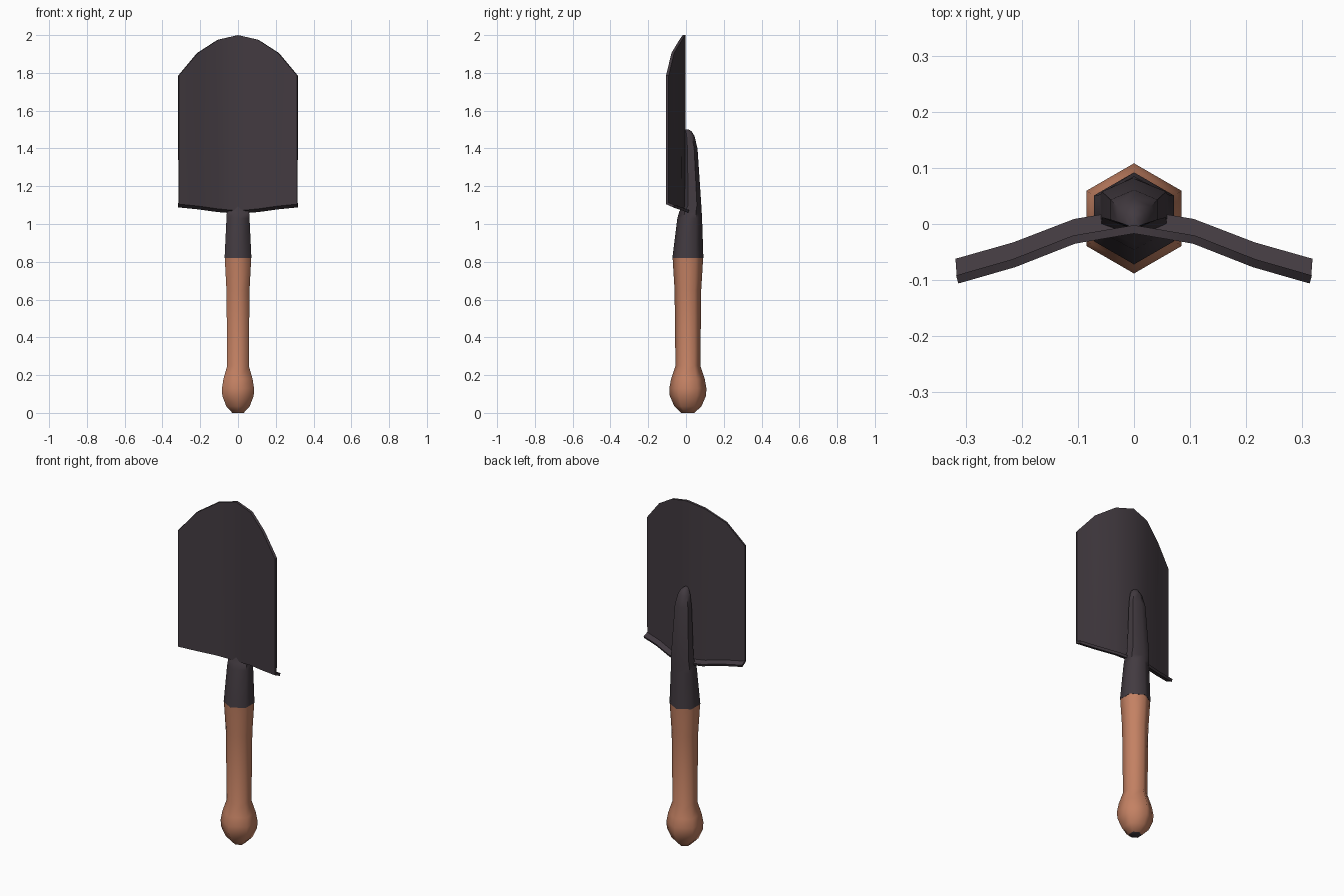
import bpy, bmesh, math

if "Cube" in bpy.data.objects:
    bpy.data.objects.remove(bpy.data.objects["Cube"])


def material(name, rgb):
    m = bpy.data.materials.new(name)
    m.diffuse_color = (*rgb, 1)
    m.use_nodes = True
    m.node_tree.nodes["Principled BSDF"].inputs["Base Color"].default_value = m.diffuse_color
    return m


STEEL = material("dark steel", (0.055, 0.043, 0.052))
WOOD = material("brown wood", (0.55, 0.22, 0.125))


def finish(bm, name, mats, angle):
    me = bpy.data.meshes.new(name)
    bm.to_mesh(me)
    bm.free()
    ob = bpy.data.objects.new(name, me)
    bpy.context.collection.objects.link(ob)
    for m in mats:
        me.materials.append(m)
    bpy.ops.object.select_all(action='DESELECT')
    ob.select_set(True)
    bpy.context.view_layer.objects.active = ob
    bpy.ops.object.shade_smooth_by_angle(angle=math.radians(angle))
    return ob


def hex_loft(name, rings, mats, cap_slot=0):
    """Six-sided loft; each ring is z, half width in x, front y, back y."""
    bm = bmesh.new()
    loops = []
    for z, w, y0, y1 in rings:
        loops.append([bm.verts.new((w / 0.866 * math.sin(k * math.pi / 3),
                                    (y0 + y1) / 2 - (y1 - y0) / 2 * math.cos(k * math.pi / 3), z))
                      for k in range(6)])
    for a, b in zip(loops, loops[1:]):
        for k in range(6):
            n = (k + 1) % 6
            bm.faces.new((a[k], a[n], b[n], b[k]))
    bm.faces.new(loops[0][::-1]).material_index = cap_slot
    bm.faces.new(loops[-1])
    return finish(bm, name, mats, 62)


# Wooden handle with a bulbous end and dark end cap
profile = [(0, 0.03), (0.035, 0.062), (0.09, 0.083), (0.13, 0.085), (0.18, 0.077),
           (0.25, 0.057), (0.65, 0.061), (0.82, 0.07)]
hex_loft("handle", [(z, w, 0.01 - w * 1.155, 0.01 + w * 1.155) for z, w in profile],
         [WOOD, STEEL], 1)

# Tapered steel socket running up the back of the blade
hex_loft("socket", [(0.82, 0.071, -0.072, 0.092), (1.03, 0.061, -0.046, 0.085),
                    (1.065, 0.059, -0.036, 0.083), (1.10, 0.057, -0.012, 0.081),
                    (1.40, 0.042, -0.010, 0.061), (1.465, 0.030, -0.010, 0.045),
                    (1.49, 0.018, -0.010, 0.030), (1.50, 0.007, -0.010, 0.014)], [STEEL])

# Blade: curved plate, rounded top, bottom lip folded backwards
# columns: x, front y, top z, lip fold z, lip edge z
half = [(0, -0.017, 2.0, 1.07, 1.055), (0.105, -0.035, 1.975, 1.08, 1.063),
        (0.212, -0.077, 1.905, 1.095, 1.078), (0.313, -0.106, 1.785, 1.105, 1.088)]
cols = [(-x, *rest) for x, *rest in half[:0:-1]] + half
bm = bmesh.new()
grid = []
for x, y, top, fold, lip in cols:
    grid.append([bm.verts.new(p) for p in ((x, y, top), (x, y, fold),
                                          (x * 1.015, y + 0.038, lip))])
for a, b in zip(grid, grid[1:]):
    for r in range(2):
        bm.faces.new((a[r + 1], b[r + 1], b[r], a[r]))
blade = finish(bm, "blade", [STEEL], 40)
mod = blade.modifiers.new("thickness", 'SOLIDIFY')
mod.thickness = 0.015
mod.offset = -1
bpy.ops.object.modifier_apply(modifier=mod.name)
bpy.ops.object.shade_smooth_by_angle(angle=math.radians(40))
